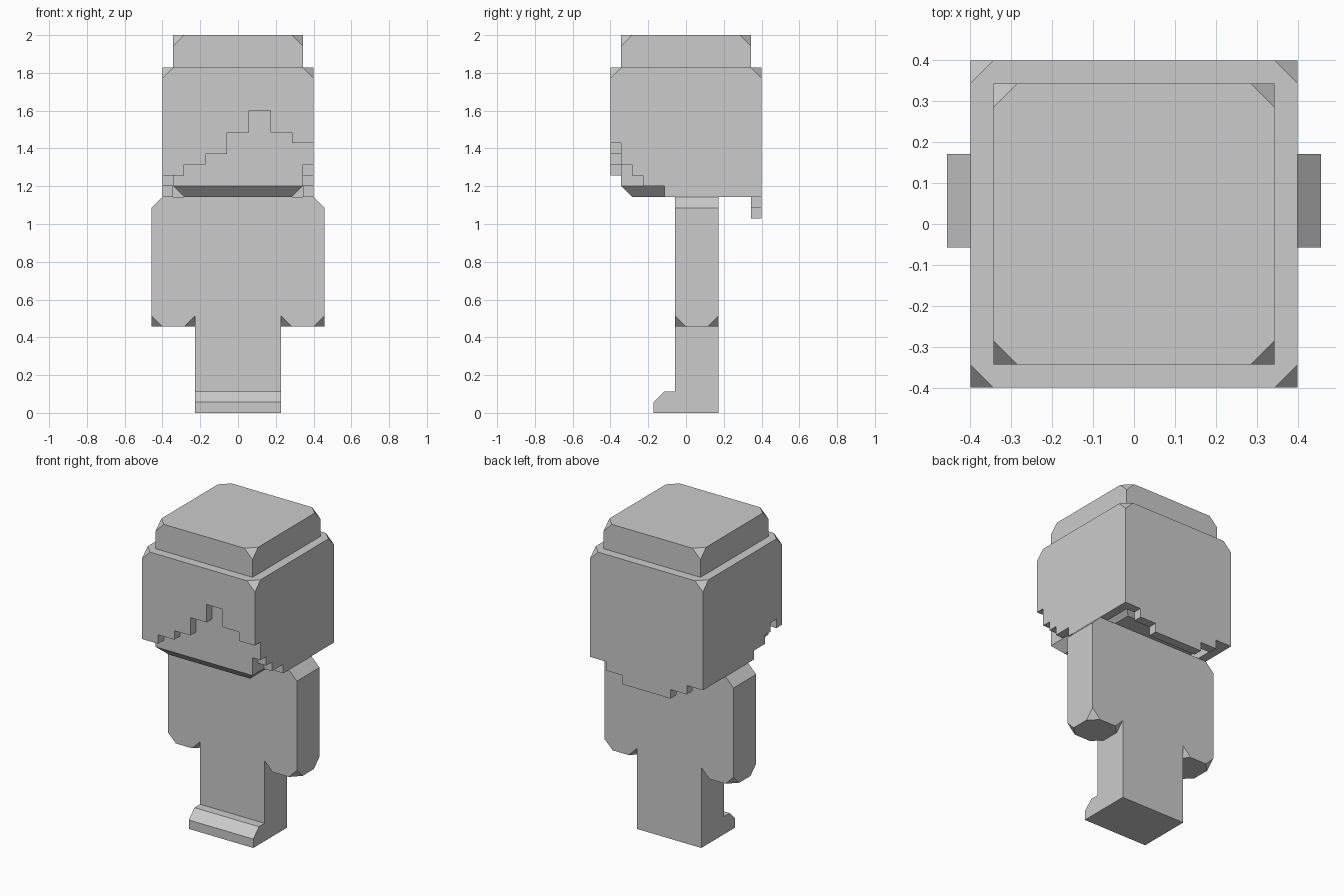
import bpy, bmesh
from mathutils import Vector

U = 2 / 35  # one grid block

if "Cube" in bpy.data.objects:
    bpy.data.objects.remove(bpy.data.objects["Cube"], do_unlink=True)

GREY = (0.6, 0.6, 0.6, 1)
mat = bpy.data.materials.new("plain grey")
mat.use_nodes = True
mat.diffuse_color = GREY
mat.node_tree.nodes["Principled BSDF"].inputs["Base Color"].default_value = GREY


def finish(bm, name):
    bmesh.ops.recalc_face_normals(bm, faces=bm.faces)
    mesh = bpy.data.meshes.new(name)
    bm.to_mesh(mesh)
    bm.free()
    mesh.materials.append(mat)
    obj = bpy.data.objects.new(name, mesh)
    bpy.context.collection.objects.link(obj)
    return obj


def prism(profile, axis, lo, hi):
    """Extrude a profile of (across, z) points along x or y, in blocks."""
    def place(d, p):
        return Vector((d, p[0], p[1]) if axis == "x" else (p[0], d, p[1])) * U
    bm = bmesh.new()
    face = bm.faces.new([bm.verts.new(place(lo, p)) for p in profile])
    out = bmesh.ops.extrude_face_region(bm, geom=[face])
    verts = [v for v in out["geom"] if isinstance(v, bmesh.types.BMVert)]
    bmesh.ops.translate(bm, verts=verts, vec=place(hi, (0, 0)) - place(lo, (0, 0)))
    return bm


def box(x0, x1, y0, y1, z0, z1):
    return prism([(x0, z0), (x1, z0), (x1, z1), (x0, z1)], "y", y0, y1)


def clip_corners(bm, xs, ys, z, up):
    """Slice one block off each corner at height z."""
    for i, x in enumerate(xs):
        for j, y in enumerate(ys):
            normal = Vector((2 * i - 1, 2 * j - 1, up))
            point = Vector((x, y, z)) * U - Vector((0, 0, up * U))
            cut = bmesh.ops.bisect_plane(
                bm, geom=bm.verts[:] + bm.edges[:] + bm.faces[:],
                plane_co=point, plane_no=normal, clear_outer=True)
            rim = [e for e in cut["geom_cut"] if isinstance(e, bmesh.types.BMEdge)]
            bmesh.ops.contextual_create(bm, geom=rim)


def fringe(steps, start, top):
    """Profile with a stepped lower edge from (end, height) pairs."""
    points, left = [(start, top)], start
    for end, height in steps:
        points += [(left, height), (end, height)]
        left = end
    return points + [(left, top)]


# Torso with legs, and the feet
finish(box(-4, 4, -1, 3, 0, 20), "torso_and_legs")
finish(prism([(-3, 0), (-1, 0), (-1, 2), (-2, 2), (-3, 1)], "x", -4, 4), "feet")

# Arms with sloped shoulders and clipped hands
for side, name in ((1, "left_arm"), (-1, "right_arm")):
    arm = prism([(4 * side, 8), (8 * side, 8), (8 * side, 19), (7 * side, 20),
                 (4 * side, 20)], "y", -1, 3)
    clip_corners(arm, sorted((4 * side, 8 * side)), (-1, 3), 8, -1)
    finish(arm, name)

# Head with a bevelled jaw
head = box(-6, 6, -6, 6, 20, 29)
jaw = [e for e in head.edges if all(v.co.z < 21 * U for v in e.verts)]
bmesh.ops.bevel(head, geom=jaw, offset=U, offset_type="OFFSET", segments=1,
                affect="EDGES")
finish(head, "head")

# Hair cap and crown
cap = box(-7, 7, -7, 7, 28, 32)
clip_corners(cap, (-7, 7), (-7, 7), 32, 1)
finish(cap, "hair_cap")
crown = box(-6, 6, -6, 6, 32, 35)
clip_corners(crown, (-6, 6), (-6, 6), 35, 1)
finish(crown, "hair_crown")

# Stepped hair panels
front_left = [(-5, 22), (-3, 23), (-1, 24), (1, 26)]
front_right = [(5, 26), (7, 25)]
finish(prism(fringe(front_left, -7, 28), "y", -7, -6), "fringe_right")
finish(prism(fringe(front_right, 3, 28), "y", -7, -6), "fringe_left")
sides = [(-5, 23), (-4, 22), (-2, 21), (6, 20)]
finish(prism(fringe(sides, -6, 28), "x", 6, 7), "side_hair_left")
finish(prism(fringe(sides, -6, 28), "x", -7, -6), "side_hair_right")
back = [(-5, 20), (-3, 19), (3, 18), (5, 19), (7, 20)]
finish(prism(fringe(back, -7, 28), "y", 6, 7), "back_hair")
